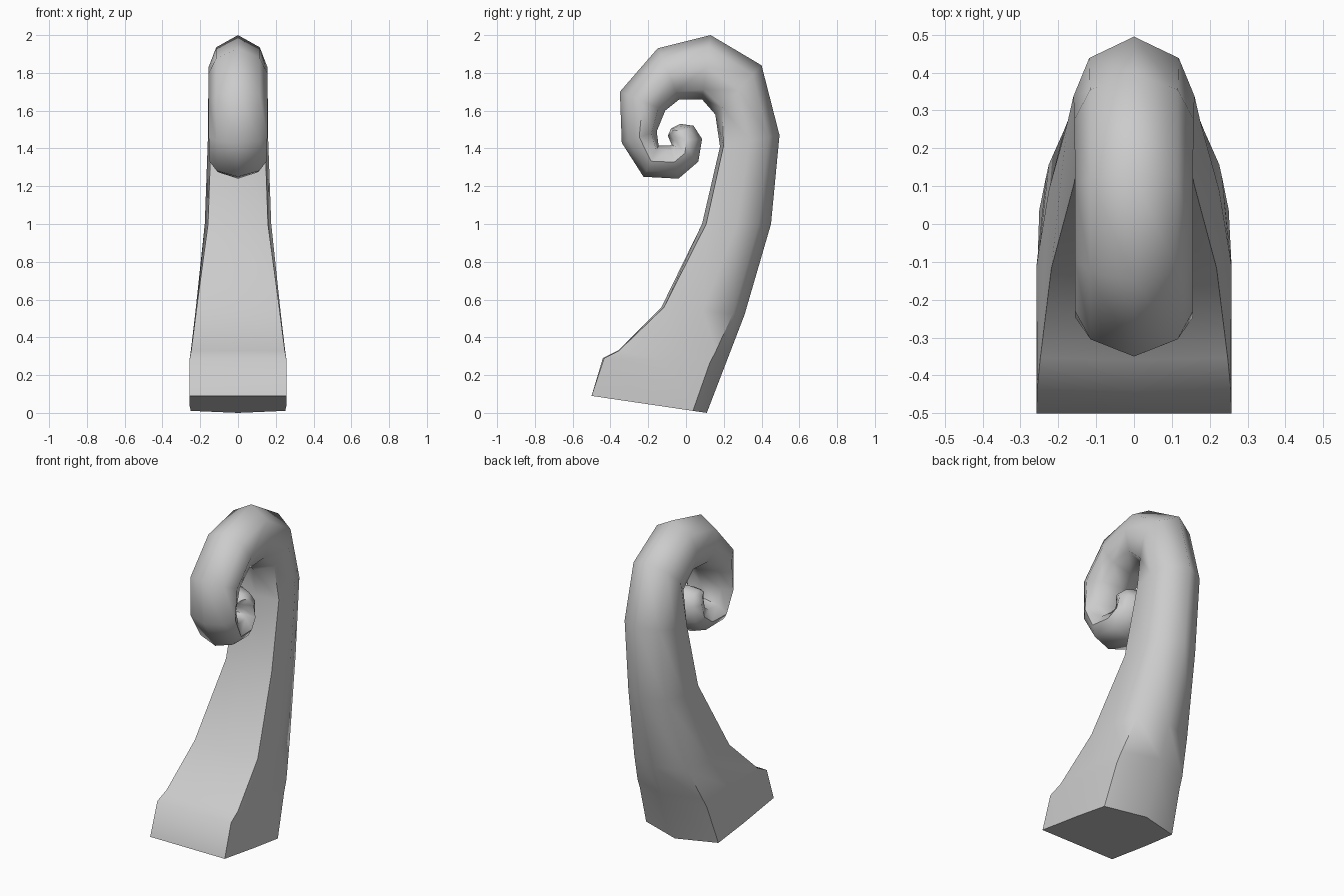
import bpy, bmesh, math

# Ring stations: outer (y, z), inner (y, z), half width,
# outer shoulder (width factor, depth), inner shoulder (width factor, depth)
BASE, LOW, MID = (0.97, 0.12, 1.0, 1.0), (0.90, 0.13, 0.99, 0.99), (0.82, 0.14, 0.97, 0.97)
NECK, CURL = (0.74, 0.18, 0.90, 0.94), (0.74, 0.19, 0.74, 0.85)
rings = [
    ((0.11, 0.00), (-0.50, 0.09), 0.258, BASE),
    ((0.21, 0.26), (-0.44, 0.29), 0.258, LOW),
    ((0.235, 0.325), (-0.36, 0.33), 0.250, LOW),
    ((0.31, 0.52), (-0.13, 0.56), 0.225, MID),
    ((0.45, 1.00), (0.085, 1.00), 0.176, NECK),
    ((0.495, 1.47), (0.18, 1.41), 0.160, NECK),
    ((0.40, 1.84), (0.155, 1.58), 0.157, CURL),
    ((0.13, 2.00), (0.085, 1.66), 0.156, CURL),
    ((-0.15, 1.93), (-0.035, 1.66), 0.156, CURL),
    ((-0.35, 1.70), (-0.11, 1.60), 0.156, CURL),
    ((-0.34, 1.43), (-0.155, 1.49), 0.155, CURL),
    ((-0.225, 1.25), (-0.145, 1.415), 0.152, CURL),
    ((-0.04, 1.24), (-0.085, 1.415), 0.140, CURL),
    ((0.065, 1.33), (-0.075, 1.42), 0.125, CURL),
    ((0.085, 1.45), (-0.085, 1.44), 0.110, CURL),
    ((0.04, 1.52), (-0.093, 1.46), 0.095, CURL),
    ((-0.03, 1.53), (-0.095, 1.465), 0.080, CURL),
    ((-0.08, 1.505), (-0.095, 1.47), 0.060, CURL),
]


def section(bm, outer, inner, w, shape):
    """Eight-sided ring, symmetric about x = 0."""
    so, to, si, ti = shape
    half = [(so * w, to), (w, 0.5), (si * w, ti)]
    pts = [(0, 0)] + half + [(0, 1)] + [(-x, t) for x, t in reversed(half)]
    return [bm.verts.new((x, outer[0] + (inner[0] - outer[0]) * t,
                          outer[1] + (inner[1] - outer[1]) * t)) for x, t in pts]


# Curled horn: loft through the rings and cap both ends
bm = bmesh.new()
loops = [section(bm, *r) for r in rings]
for a, b in zip(loops, loops[1:]):
    for i in range(8):
        j = (i + 1) % 8
        bm.faces.new((a[i], a[j], b[j], b[i]))
bm.faces.new(loops[0])
bm.faces.new(loops[-1])
bmesh.ops.recalc_face_normals(bm, faces=bm.faces)

mesh = bpy.data.meshes.new("curled_horn")
bm.to_mesh(mesh)
bm.free()
horn = bpy.data.objects.new("curled_horn", mesh)
bpy.context.collection.objects.link(horn)
bpy.context.view_layer.objects.active = horn
horn.select_set(True)
bpy.ops.object.shade_smooth_by_angle(angle=math.radians(55))
